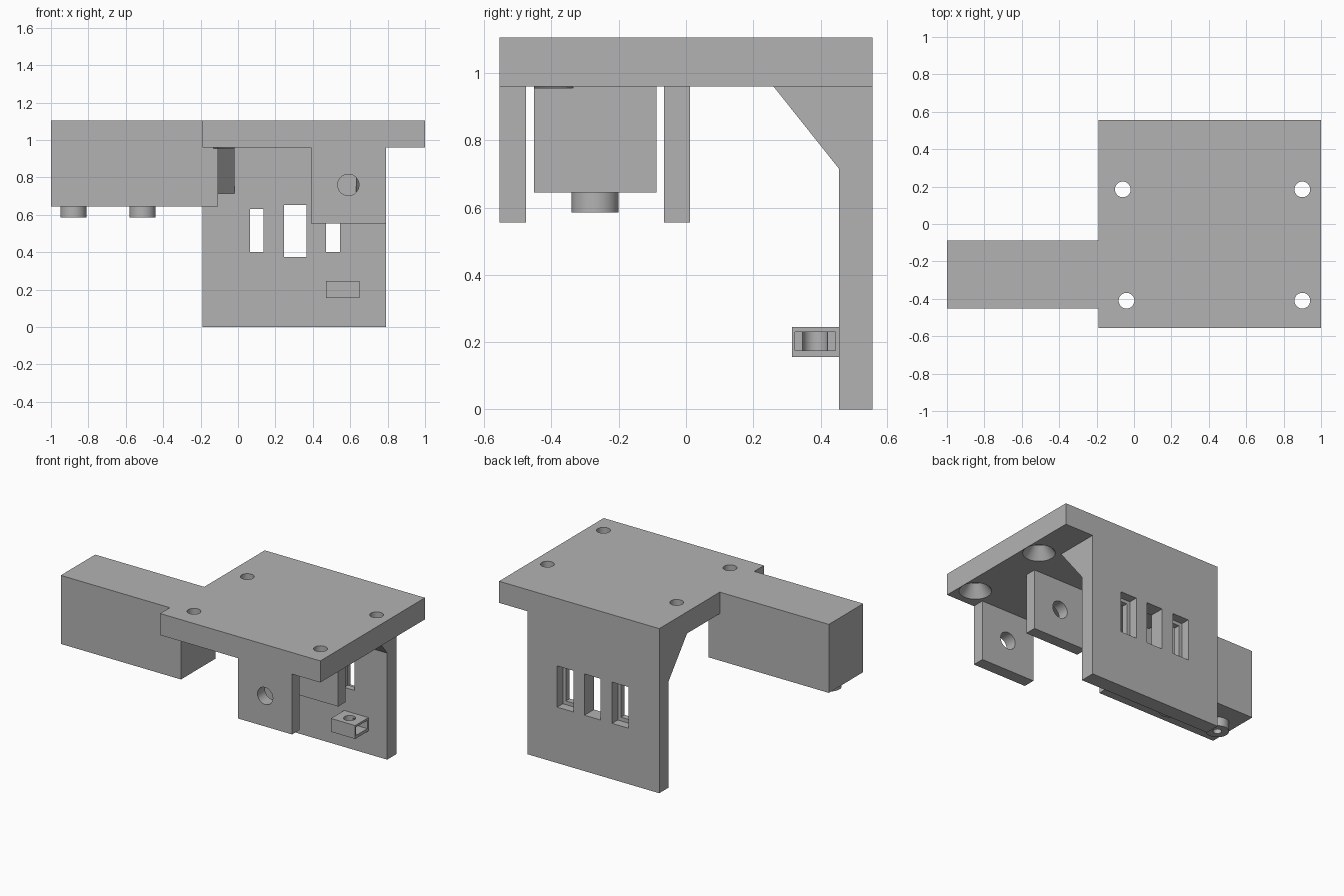
import bpy
import bmesh
import math
from mathutils import Matrix

cube = bpy.data.objects.get("Cube")
if cube:
    bpy.data.objects.remove(cube, do_unlink=True)

grey = bpy.data.materials.new("plain grey")
grey.use_nodes = True
colour = (0.45, 0.45, 0.45, 1)
grey.diffuse_color = colour
grey.node_tree.nodes["Principled BSDF"].inputs["Base Color"].default_value = colour


def finish(name, bm):
    bmesh.ops.recalc_face_normals(bm, faces=bm.faces)
    mesh = bpy.data.meshes.new(name)
    bm.to_mesh(mesh)
    bm.free()
    mesh.materials.append(grey)
    obj = bpy.data.objects.new(name, mesh)
    bpy.context.collection.objects.link(obj)
    return obj


def box(name, x, y, z):
    bm = bmesh.new()
    bmesh.ops.create_cube(bm, size=1)
    for v in bm.verts:
        for i, (lo, hi) in enumerate((x, y, z)):
            v.co[i] = lo if v.co[i] < 0 else hi
    return finish(name, bm)


def rod(name, centre, r_low, r_high, length, axis="Z"):
    bm = bmesh.new()
    turn = Matrix.Rotation(math.pi / 2, 4, "X") if axis == "Y" else Matrix()
    bmesh.ops.create_cone(bm, cap_ends=True, segments=48, radius1=r_low,
                          radius2=r_high, depth=length,
                          matrix=Matrix.Translation(centre) @ turn)
    return finish(name, bm)


def prism(name, x, profile):
    # Side profile in (y, z), extruded along x
    bm = bmesh.new()
    face = bm.faces.new([bm.verts.new((x[0], y, z)) for y, z in profile])
    out = bmesh.ops.extrude_face_region(bm, geom=[face])
    for v in out["geom"]:
        if isinstance(v, bmesh.types.BMVert):
            v.co.x = x[1]
    return finish(name, bm)


def combine(target, tool, operation):
    mod = target.modifiers.new(operation, "BOOLEAN")
    mod.operation = operation
    mod.solver = "EXACT"
    mod.object = tool
    tool.hide_render = True
    bpy.context.view_layer.objects.active = target
    bpy.ops.object.modifier_apply(modifier=mod.name)
    bpy.data.objects.remove(tool, do_unlink=True)


TOP, UNDER = 1.105, 0.96
BACK, WALL = 0.555, 0.455

# Top plate and back wall as one L-shaped body
bracket = box("mounting_bracket", (-0.19, 1), (-BACK, BACK), (UNDER, TOP))
solids = [box("back_wall", (-0.19, 0.79), (WALL, BACK), (0, 1.03))]

# Corner gussets
for x in ((-0.19, -0.02), (0.63, 0.79)):
    solids.append(prism("gusset", x, [(0.26, UNDER), (WALL, 0.715),
                                      (0.5, 0.715), (0.5, 1.03), (0.26, 1.03)]))

# Pair of hanging tabs
for y in ((-BACK, -0.475), (-0.065, 0.012)):
    solids.append(box("hanging_tab", (0.39, 0.79), y, (0.555, 1.03)))

# Side arm, with a lip running under the plate
solids.append(box("side_arm", (-1, -0.19), (-0.452, -0.087), (0.645, TOP)))
solids.append(box("arm_lip", (-0.3, -0.107), (-0.452, -0.087), (0.645, 1.03)))

# Pegs below the arm
PEGS = (-0.88, -0.51)
for x in PEGS:
    solids.append(rod("peg", (x, -0.27, 0.635), 0.07, 0.07, 0.1))

# Small nut holder on the wall
solids.append(box("nut_holder", (0.47, 0.65), (0.315, 0.5), (0.155, 0.245)))

for part in solids:
    combine(bracket, part, "UNION")

cutters = []
# Countersunk plate holes
for x, y in ((-0.06, 0.185), (-0.04, -0.41), (0.9, 0.185), (0.9, -0.41)):
    cutters.append(rod("plate_hole", (x, y, 1.06), 0.042, 0.042, 0.3))
    cutters.append(rod("countersink", (x, y, 0.995), 0.102, 0.042, 0.08))

# Aligned holes through both tabs
for y in (-0.515, -0.027):
    cutters.append(rod("tab_hole", (0.59, y, 0.76), 0.057, 0.057, 0.15, "Y"))

# Wall windows: plain in the middle, stepped on either side
cutters.append(box("window", (0.245, 0.365), (0.4, 0.6), (0.375, 0.652)))
for x in (0.1, 0.508):
    cutters.append(box("window", (x - 0.037, x + 0.037), (0.4, 0.6), (0.4, 0.63)))
    cutters.append(box("window_step", (x - 0.06, x + 0.06), (0.495, 0.6),
                       (0.375, 0.652)))

# Peg bores
for x in PEGS:
    cutters.append(rod("peg_bore", (x, -0.27, 0.65), 0.026, 0.026, 0.2))

# Nut slot and screw bore
cutters.append(box("nut_slot", (0.56, 0.7), (0.324, 0.444), (0.175, 0.23)))
cutters.append(rod("screw_bore", (0.56, 0.384, 0.2), 0.037, 0.037, 0.2))

for part in cutters:
    combine(bracket, part, "DIFFERENCE")

# Smooth the round bores and keep the corners sharp
bpy.ops.object.select_all(action="DESELECT")
bracket.select_set(True)
bpy.context.view_layer.objects.active = bracket
bpy.ops.object.shade_smooth_by_angle(angle=math.radians(30))
